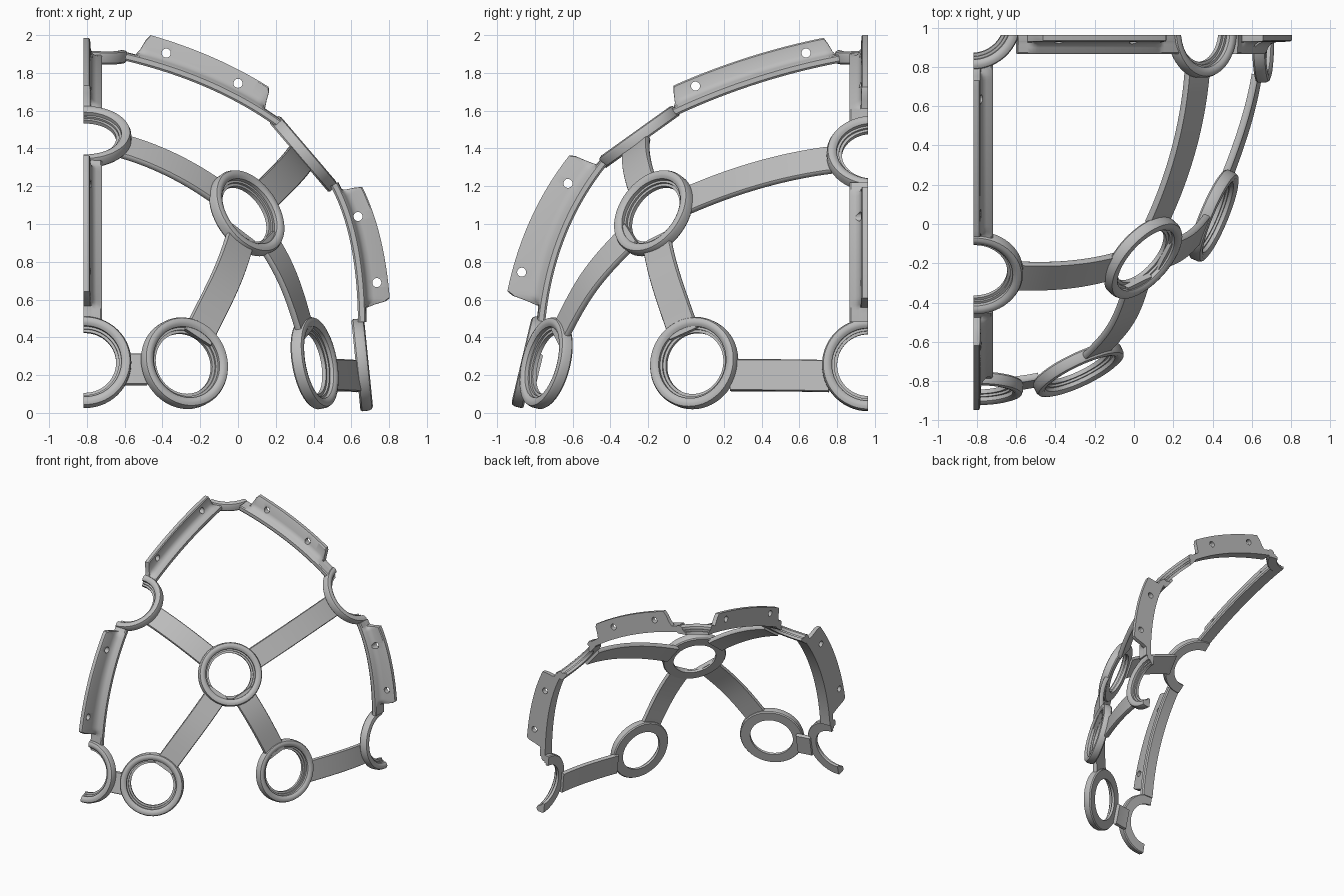
import bpy, bmesh, math
from mathutils import Vector, Matrix

cube = bpy.data.objects.get("Cube")
if cube:
    bpy.data.objects.remove(cube, do_unlink=True)

grey = bpy.data.materials.new("plain_grey")
grey.use_nodes = True
COLOUR = (0.5, 0.5, 0.5, 1)
grey.diffuse_color = COLOUR
grey.node_tree.nodes["Principled BSDF"].inputs["Base Color"].default_value = COLOUR

CUT_X, CUT_Y = -0.817, 0.963


def finish(name, bm):
    """Turn a bmesh into a smooth-by-angle grey object."""
    bmesh.ops.recalc_face_normals(bm, faces=bm.faces[:])
    mesh = bpy.data.meshes.new(name)
    bm.to_mesh(mesh)
    bm.free()
    ob = bpy.data.objects.new(name, mesh)
    bpy.context.collection.objects.link(ob)
    mesh.materials.append(grey)
    bpy.ops.object.select_all(action='DESELECT')
    ob.select_set(True)
    bpy.context.view_layer.objects.active = ob
    bpy.ops.object.shade_smooth_by_angle(angle=math.radians(35))
    return ob


def skin(bm, sections, closed=False):
    """Bridge successive cross-sections into a tube."""
    rows = [[bm.verts.new(p) for p in s] for s in sections]
    n = len(rows[0])
    pairs = list(zip(rows, rows[1:])) + ([(rows[-1], rows[0])] if closed else [])
    for a, b in pairs:
        for i in range(n):
            j = (i + 1) % n
            bm.faces.new((a[i], a[j], b[j], b[i]))
    if not closed:
        bm.faces.new(rows[0])
        bm.faces.new(rows[-1])


def trim(bm):
    """Cut off what passes the two flat boundary planes."""
    for co, no in (((CUT_X, 0, 0), (-1, 0, 0)), ((0, CUT_Y, 0), (0, 1, 0))):
        geom = bm.verts[:] + bm.edges[:] + bm.faces[:]
        bmesh.ops.bisect_plane(bm, geom=geom, plane_co=co, plane_no=no, clear_outer=True)
        rim = [e for e in bm.edges if e.is_boundary]
        if rim:
            bmesh.ops.holes_fill(bm, edges=rim, sides=0)


# Socket rings: centre and outward direction
RINGS = {
    "centre_ring": ((0.05, -0.175, 1.06), (0.66, -0.60, 0.45)),
    "front_ring": ((-0.28, -0.745, 0.265), (0.42, -0.88, 0.23)),
    "side_ring": ((0.41, 0.04, 0.265), (0.91, -0.38, 0.17)),
    "front_half_ring": ((-0.81, -0.84, 0.27), (0, -0.97, 0.23)),
    "side_half_ring": ((0.66, 0.965, 0.255), (0.99, 0, 0.1)),
    "upper_front_half_ring": ((-0.81, -0.25, 1.465), (0, -0.58, 0.81)),
    "upper_side_half_ring": ((0.35, 0.99, 1.375), (0.76, 0, 0.65)),
    "top_ring_piece": ((-0.82, 1.03, 1.92), (0.1, -0.14, 1)),
}
# Ring cross-section as radius, height
RING_PROFILE = [(0.165, -0.036), (0.238, -0.036), (0.245, -0.027), (0.245, 0.01),
                (0.238, 0.026), (0.222, 0.032), (0.205, 0.028), (0.193, 0.018),
                (0.193, -0.002), (0.18, -0.002), (0.18, -0.014), (0.165, -0.014)]
SEGMENTS = 56
for name, (centre, normal) in RINGS.items():
    place = Matrix.Translation(centre) @ Vector(normal).to_track_quat('Z', 'Y').to_matrix().to_4x4()
    bm = bmesh.new()
    turns = [2 * math.pi * k / SEGMENTS for k in range(SEGMENTS)]
    skin(bm, [[place @ Vector((r * math.cos(a), r * math.sin(a), h)) for r, h in RING_PROFILE]
              for a in turns], closed=True)
    trim(bm)
    finish(name, bm)


# Curved straps joining pairs of rings
def strap(name, first, second, width=0.17, bulge=1.0, lift=0.0, drop=0.0, steps=24):
    (p0, n0), (p1, n1) = [[Vector(v) for v in RINGS[k]] for k in (first, second)]
    n0.normalize()
    n1.normalize()
    d = p1 - p0
    m0 = (d - n0 * d.dot(n0)).normalized() * d.length * bulge
    m1 = (d - n1 * d.dot(n1)).normalized() * d.length * bulge
    inset = 0.21 / (d.length * bulge ** 1.4)
    sections = []
    for k in range(steps + 1):
        t = inset + (1 - 2 * inset) * k / steps
        p = (p0 * (2 * t**3 - 3 * t**2 + 1) + m0 * (t**3 - 2 * t**2 + t)
             + p1 * (3 * t**2 - 2 * t**3) + m1 * (t**3 - t**2))
        p.z -= drop
        tangent = (p0 * (6 * t**2 - 6 * t) + m0 * (3 * t**2 - 4 * t + 1)
                   + p1 * (6 * t - 6 * t**2) + m1 * (3 * t**2 - 2 * t)).normalized()
        side = n0.lerp(n1, t).cross(tangent).normalized()
        up = tangent.cross(side)
        sections.append([p + side * (s * width / 2) + up * (h + lift) for s, h in
                         ((-0.94, -0.035), (0.94, -0.035), (1, -0.025), (1, -0.008),
                          (0.94, 0), (-0.94, 0), (-1, -0.008), (-1, -0.025))])
    bm = bmesh.new()
    skin(bm, sections)
    finish(name, bm)


strap("upper_front_strap", "centre_ring", "upper_front_half_ring", bulge=1.03)
strap("upper_side_strap", "centre_ring", "upper_side_half_ring", bulge=1.03, lift=-0.012)
strap("lower_front_strap", "centre_ring", "front_ring", bulge=1.5, lift=0.015)
strap("lower_side_strap", "centre_ring", "side_ring", bulge=1.35, lift=0.015)
strap("front_link", "front_ring", "front_half_ring", drop=0.04)
strap("side_link", "side_ring", "side_half_ring", drop=0.065)


# Edge rails: L-shaped, with an upright tab drilled by two holes
def rail(name, on_front, path, heights, tab, holes, steps=60):
    def to_world(u, z, w):
        return Vector((CUT_X + w, u, z)) if on_front else Vector((u, CUT_Y - w, z))

    a, b, c = [Vector(p) for p in path]
    sections = []
    for k in range(steps + 1):
        t = k / steps
        p = a * ((2 * t - 1) * (t - 1)) + b * (4 * t * (1 - t)) + c * (t * (2 * t - 1))
        d = (a * (4 * t - 3) + b * (4 - 8 * t) + c * (4 * t - 1)).normalized()
        out = Vector((-d.y, d.x))
        if (out.x < 0) != on_front:
            out = -out
        ramp = max(0, min(1, (t - tab[0]) / 0.05, (tab[1] - t) / 0.05))
        ramp = ramp * ramp * (3 - 2 * ramp)
        height = heights[0] + (heights[1] - heights[0]) * t
        rise = (height - 0.045) * ramp
        profile = [(0, 0), (0.09, 0), (0.098, 0.01), (0.098, 0.035), (0.09, 0.042),
                   (0.066, 0.043 + 0.06 * rise), (0.049, 0.044 + 0.16 * rise),
                   (0.038, 0.044 + 0.35 * rise), (0.034, 0.045 + 0.94 * rise),
                   (0.028, 0.046 + rise), (0, 0.046 + rise)]
        sections.append([to_world(*(p + out * h), w) for w, h in profile])
    bm = bmesh.new()
    skin(bm, sections)
    ob = finish(name, bm)
    for u, z in holes:
        turn = (0, math.pi / 2, 0) if on_front else (math.pi / 2, 0, 0)
        bpy.ops.mesh.primitive_cylinder_add(vertices=20, radius=0.024, depth=0.13,
                                            location=to_world(u, z, 0), rotation=turn)
        cutter = bpy.context.object
        cutter.hide_render = True
        bpy.context.view_layer.objects.active = ob
        mod = ob.modifiers.new("hole", 'BOOLEAN')
        mod.operation = 'DIFFERENCE'
        mod.solver = 'EXACT'
        mod.object = cutter
        bpy.ops.object.modifier_apply(modifier=mod.name)
        bpy.data.objects.remove(cutter, do_unlink=True)


rail("lower_front_rail", True, [(-0.745, 0.48), (-0.64, 0.93), (-0.42, 1.31)], (0.225, 0.185),
     (0.08, 0.97), [(-0.87, 0.745), (-0.625, 1.215)])
rail("upper_front_rail", True, [(-0.06, 1.57), (0.37, 1.74), (0.82, 1.855)], (0.15, 0.145),
     (0.02, 0.98), [(0.05, 1.73), (0.635, 1.905)])
rail("lower_side_rail", False, [(0.635, 0.48), (0.597, 0.89), (0.49, 1.2)], (0.175, 0.145),
     (0.08, 0.93), [(0.735, 0.69), (0.635, 1.04)])
rail("upper_side_rail", False, [(0.21, 1.51), (-0.16, 1.72), (-0.6, 1.865)], (0.15, 0.165),
     (0.13, 0.95), [(0.0, 1.745), (-0.38, 1.905)])
